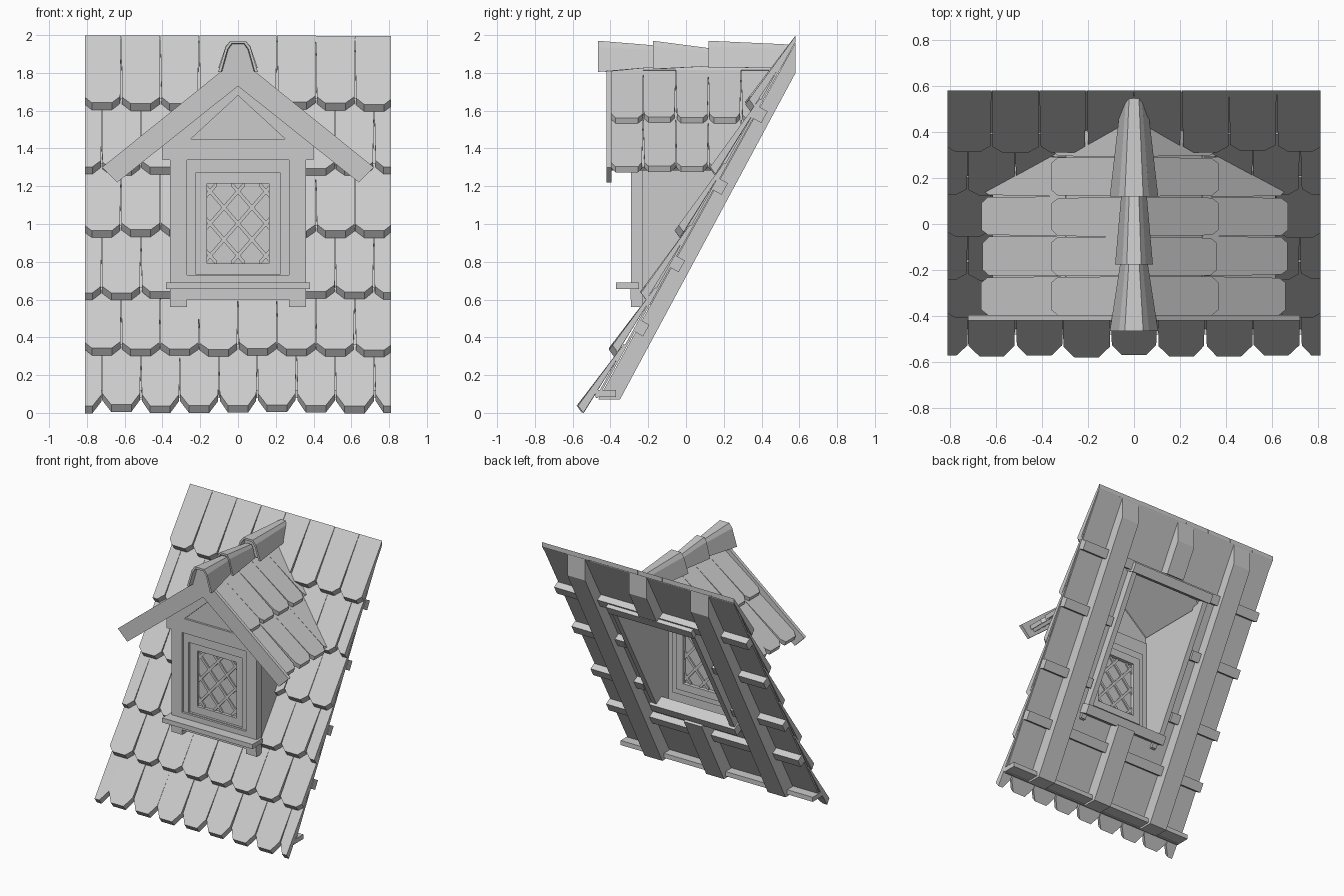
import bpy, bmesh, math, random
from mathutils import Vector

random.seed(4)
if "Cube" in bpy.data.objects:
    bpy.data.objects.remove(bpy.data.objects["Cube"])

grey = bpy.data.materials.new("plain_grey")
grey.use_nodes = True
TONE = (0.6, 0.6, 0.6, 1)
grey.diffuse_color = TONE
grey.node_tree.nodes["Principled BSDF"].inputs["Base Color"].default_value = TONE

# Main roof frame: u runs up the slope, h runs out of it
ROOF = Vector((0, 0.58, 1.80))
UP = Vector((0, 0.485, 0.875)).normalized()
OUT = Vector((0, -UP.z, UP.y))


def roof(x, u, h):
    return ROOF + Vector((x, 0, 0)) + UP * u + OUT * h


def u_at(z, h):
    return (z - ROOF.z - h * OUT.z) / UP.z


def finish(name, bm):
    bmesh.ops.recalc_face_normals(bm, faces=bm.faces[:])
    mesh = bpy.data.meshes.new(name)
    bm.to_mesh(mesh)
    bm.free()
    mesh.materials.append(grey)
    ob = bpy.data.objects.new(name, mesh)
    bpy.context.collection.objects.link(ob)
    return ob


def loft(bm, ring_a, ring_b):
    a = [bm.verts.new(p) for p in ring_a]
    b = [bm.verts.new(p) for p in ring_b]
    n = len(a)
    bm.faces.new(a)
    bm.faces.new(b[::-1])
    for i in range(n):
        bm.faces.new((a[i], b[i], b[(i + 1) % n], a[(i + 1) % n]))


def cut(bm, co, no):
    """Remove everything on the side the normal points to, and cap the cut."""
    bmesh.ops.bisect_plane(bm, geom=bm.verts[:] + bm.edges[:] + bm.faces[:],
                           plane_co=co, plane_no=no, clear_outer=True)
    bmesh.ops.holes_fill(bm, edges=[e for e in bm.edges if e.is_boundary], sides=0)


def front_prism(bm, pts, y0, y1):
    loft(bm, [(x, y0, z) for x, z in pts], [(x, y1, z) for x, z in pts])


def side_prism(bm, pts, x0, x1):
    loft(bm, [(x0, y, z) for y, z in pts], [(x1, y, z) for y, z in pts])


def box(bm, x0, x1, y0, y1, z0, z1):
    front_prism(bm, [(x0, z0), (x1, z0), (x1, z1), (x0, z1)], y0, y1)


def slope_box(bm, x0, x1, u0, u1, h0, h1):
    ring = [(u0, h0), (u1, h0), (u1, h1), (u0, h1)]
    loft(bm, [roof(x0, *p) for p in ring], [roof(x1, *p) for p in ring])


def tile(bm, frame, a, b, v0, v1, low, high, thick, corner, rise, slant):
    """One wedge tile with clipped lower corners, in frame(across, along, height)."""
    left, right = random.uniform(0.001, 0.008), random.uniform(0.001, 0.008)
    v0 += random.uniform(-0.005, 0.005)
    low += random.uniform(-0.005, 0.005)
    pts = [(a + corner, v0), (b - corner, v0), (b - right, v0 + rise),
           (b, v1), (a, v1), (a + left, v0 + rise)]

    def ring(depth, shift):
        out = []
        for p, v in pts:
            t = (v - v0) / (v1 - v0)
            out.append(frame(p, v - shift * (v < v1), low + (high - low) * t - depth * (1 - 0.7 * t)))
        return out
    loft(bm, ring(0, 0), ring(thick, slant))


# Main roof tiles, staggered, with an opening behind the dormer
EDGE, HOLE, W, SLANT = 0.81, 0.31, 0.206, 0.02
rows = [0.0, 0.30, 0.60, 0.93, 1.26, 1.60]
bm = bmesh.new()
for r, z in enumerate(rows):
    u0 = u_at(z, 0.112) + SLANT
    u1 = u_at(rows[r + 1], 0.112) + 0.08 if r < 5 else 0.25
    high = 0.10 if r < 5 else 0.085
    rise = 0.075 if r == 0 else 0.042
    for i in range(-5, 5):
        a = (i + (0.5 if r % 2 == 0 else 0)) * W
        b = a + W
        if a > EDGE or b < -EDGE:
            continue
        opened = r in (2, 3, 4)
        if opened and a >= -HOLE and b <= HOLE:
            continue
        part = bmesh.new()
        tile(part, roof, a, b, u0, u1, 0.155, high, 0.043, 0.05, rise, SLANT)
        for s in (-1, 1):
            cut(part, (s * EDGE, 0, 0), (s, 0, 0))
            if opened and a < s * HOLE < b:
                cut(part, (s * HOLE, 0, 0), (-s, 0, 0))
        cut(part, (0, 0.58, 0), (0, 1, 0))
        temp = bpy.data.meshes.new("temp")
        part.to_mesh(temp)
        part.free()
        bm.from_mesh(temp)
        bpy.data.meshes.remove(temp)
finish("roof_tiles", bm)

# Thin boarding under the tiles, left open behind the dormer
LOW_U, HIGH_U = u_at(0.62, 0.04), u_at(1.56, 0.04)
bm = bmesh.new()
for x0, x1, u0, u1 in ((-0.805, 0.805, -2.2, LOW_U), (-0.805, 0.805, HIGH_U, 0.3),
                       (-0.805, -HOLE, LOW_U, HIGH_U), (HOLE, 0.805, LOW_U, HIGH_U)):
    slope_box(bm, x0, x1, u0, u1, 0.08, 0.092)
cut(bm, (0, 0.575, 0), (0, 1, 0))
cut(bm, (0, 0, 0.08), (0, 0, -1))
finish("roof_boarding", bm)

# Rafters: two full ones and a middle one broken by the opening
outline = [(-0.35, 0.07), (0.58, 1.80), (0.58, 1.96), (-0.465, 0.07)]
bm = bmesh.new()
for x in (-0.52, 0.52):
    side_prism(bm, outline, x - 0.075, x + 0.075)
finish("side_rafters", bm)
for name, z, sign in (("lower_middle_rafter", 0.60, 1), ("upper_middle_rafter", 1.60, -1)):
    bm = bmesh.new()
    side_prism(bm, outline, -0.075, 0.075)
    cut(bm, roof(0, u_at(z, 0.04), 0), UP * sign)
    finish(name, bm)

# Battens
bm = bmesh.new()
for z in (0.45, 0.79, 1.20, 1.58):
    u = u_at(z, 0.06)
    if 0.7 < z < 1.3:
        spans = [(-0.81, -0.37), (0.37, 0.81)]
    else:
        spans = [(-0.81, 0.81)]
    for x0, x1 in spans:
        slope_box(bm, x0, x1, u - 0.035, u + 0.035, 0.03, 0.085)
box(bm, -0.81, 0.81, -0.48, -0.37, 0.085, 0.12)
finish("battens", bm)

# Timber lining of the opening
bm = bmesh.new()
for u in (LOW_U, HIGH_U):
    slope_box(bm, -0.36, 0.36, u - 0.035, u + 0.035, 0.0, 0.09)
for s in (-1, 1):
    slope_box(bm, s * 0.31, s * 0.35, LOW_U, HIGH_U, 0.02, 0.11)
finish("opening_trimmers", bm)

# Dormer side walls
bm = bmesh.new()
for s in (-1, 1):
    side_prism(bm, [(-0.27, 0.57), (-0.27, 1.5), (0.5, 1.5), (0.5, 0.57)], s * 0.31, s * 0.35)
cut(bm, roof(0, 0, 0.06), -OUT)
finish("dormer_side_walls", bm)

# Dormer front: posts, beam, gable
bm = bmesh.new()
for s in (-1, 1):
    box(bm, s * 0.27, s * 0.36, -0.29, -0.23, 0.56, 1.36)
    front_prism(bm, [(0, 1.68), (s * 0.25, 1.45), (s * 0.40, 1.45), (0, 1.79)], -0.29, -0.25)
box(bm, -0.40, 0.40, -0.29, -0.23, 1.34, 1.45)
box(bm, -0.27, 0.27, -0.29, -0.23, 0.60, 0.73)
front_prism(bm, [(-0.38, 1.44), (0.38, 1.44), (0, 1.77)], -0.275, -0.24)
finish("dormer_front", bm)

bm = bmesh.new()
box(bm, -0.38, 0.38, -0.37, -0.25, 0.655, 0.69)
box(bm, -0.36, 0.36, -0.295, -0.25, 0.60, 0.655)
finish("window_sill", bm)


# Nested window frames
def frame(bm, w0, w1, zs, y0, y1):
    b0, b1, t1, t0 = zs
    for s in (-1, 1):
        box(bm, s * w1, s * w0, y0, y1, b0, t0)
    box(bm, -w1, w1, y0, y1, b0, b1)
    box(bm, -w1, w1, y0, y1, t1, t0)


bm = bmesh.new()
frame(bm, 0.27, 0.225, (0.69, 0.735, 1.27, 1.34), -0.273, -0.22)
frame(bm, 0.225, 0.165, (0.735, 0.79, 1.215, 1.275), -0.255, -0.20)
finish("window_frame", bm)

bm = bmesh.new()
box(bm, -0.17, 0.17, -0.232, -0.228, 0.78, 1.22)
finish("window_pane", bm)

# Diamond lattice, each bar clipped to the window opening
bm = bmesh.new()
HALF_W, HALF_H, MID, SLOPE = 0.165, 0.2125, 1.0025, 1.15
for s in (-1, 1):
    for k in range(-2, 3):
        c = k * 0.17
        lo = max(-HALF_W, (-HALF_H - c) / SLOPE)
        hi = min(HALF_W, (HALF_H - c) / SLOPE)
        if hi - lo > 0.02:
            d = 0.014
            pts = [(s * x, MID + SLOPE * x + c + e) for x, e in
                   ((lo, -d), (hi, -d), (hi, d), (lo, d))]
            front_prism(bm, pts, -0.242, -0.218)
finish("window_lattice", bm)

# Dormer roof: tiles on a thin deck, trimmed where they meet the main slope
PITCH = math.radians(40.5)
C, S = math.cos(PITCH), math.sin(PITCH)
tiles, deck = bmesh.new(), bmesh.new()
for s in (-1, 1):
    def dormer(y, v, h, s=s):
        return Vector((s * (-v * C + h * S), y, 1.845 + v * S + h * C))
    for v0, v1 in ((-0.855, -0.40), (-0.46, 0.0)):
        for i in range(6):
            y = -0.40 + i * 0.173
            tile(tiles, dormer, y, y + 0.173, v0, v1, 0.02, -0.01, 0.03, 0.028, 0.035, 0.012)
    ring = [(-0.82, -0.04), (0.0, -0.04), (0.0, -0.015), (-0.82, -0.015)]
    loft(deck, [dormer(-0.40, *p) for p in ring], [dormer(0.5, *p) for p in ring])
for name, bm in (("dormer_tiles", tiles), ("dormer_deck", deck)):
    cut(bm, roof(0, 0, 0.08), -OUT)
    finish(name, bm)

# Bargeboards
bm = bmesh.new()
for s in (-1, 1):
    front_prism(bm, [(0, 1.73), (s * 0.64, 1.22), (s * 0.72, 1.30), (0, 1.88)], -0.42, -0.395)
finish("bargeboards", bm)

# Overlapping ridge caps, each tapering toward the back, with a recessed core
profile = [(-1, 0), (-0.62, 0.8), (-0.38, 1), (0.38, 1), (0.62, 0.8), (1, 0)]
caps = [(-0.465, -0.16, 0.105, 0.058, 1.805, 1.97, 1.83, 1.945),
        (-0.175, 0.13, 0.082, 0.055, 1.82, 1.97, 1.835, 1.93),
        (0.12, 0.555, 0.105, 0.055, 1.825, 1.97, 1.83, 1.95)]
bm = bmesh.new()
for y0, y1, w0, w1, b0, t0, b1, t1 in caps:
    def ring(y, w, b, t, k):
        return [Vector((x * w * k, y, b + z * (t - b - (1 - k) * 0.1))) for x, z in profile]
    loft(bm, ring(y0, w0, b0, t0, 1) + ring(y0, w0, b0, t0, 0.85)[::-1],
         ring(y1, w1, b1, t1, 1) + ring(y1, w1, b1, t1, 0.85)[::-1])
    loft(bm, ring(y0 + 0.04, w0, b0, t0, 0.83), ring(y1 - 0.005, w1, b1, t1, 0.85))
finish("ridge_caps", bm)
